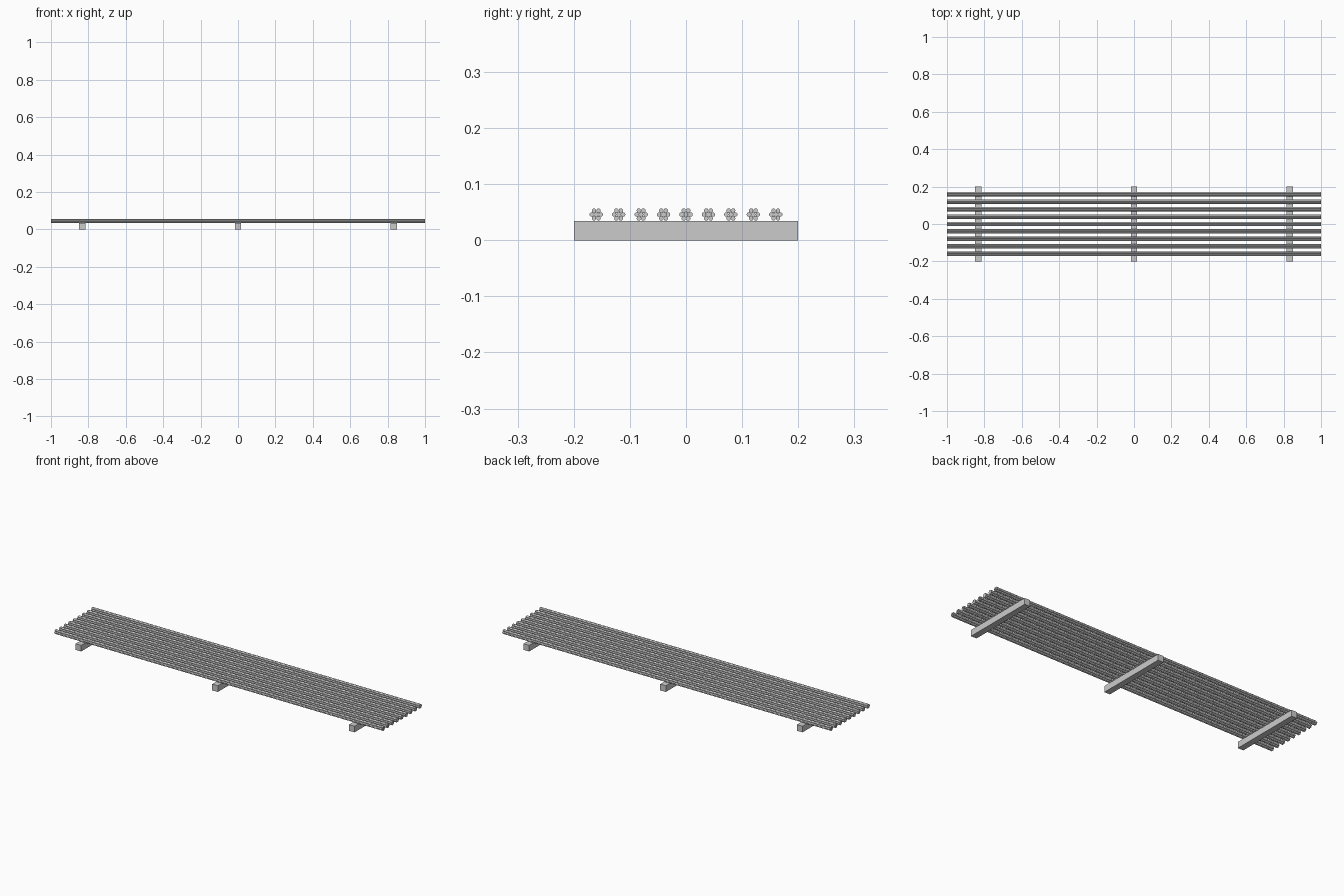
import bpy, math

if "Cube" in bpy.data.objects:
    bpy.data.objects.remove(bpy.data.objects["Cube"])

BAR_H = 0.034
R = 0.004          # strand radius
Z = BAR_H + R * (1 + math.sqrt(3)) + 0.001


def cross_bar(name, x):
    bpy.ops.mesh.primitive_cube_add(size=1, location=(x, 0, BAR_H / 2))
    o = bpy.context.object
    o.name = name
    o.scale = (0.034, 0.4, BAR_H)


def strand(name, y, z):
    bpy.ops.mesh.primitive_cylinder_add(vertices=12, radius=R, depth=2,
                                        location=(0, y, z),
                                        rotation=(0, math.pi / 2, 0))
    bpy.context.object.name = name


# Three supports underneath
for i, x in enumerate((-0.833, 0, 0.833)):
    cross_bar(f"cross_bar_{i + 1}", x)

# Nine cables, each a core strand ringed by six more
for c in range(9):
    y = (c - 4) * 0.04
    strand(f"cable_{c + 1}_core", y, Z)
    for k in range(6):
        a = k * math.pi / 3
        strand(f"cable_{c + 1}_strand_{k + 1}",
               y + 2 * R * math.cos(a), Z + 2 * R * math.sin(a))
